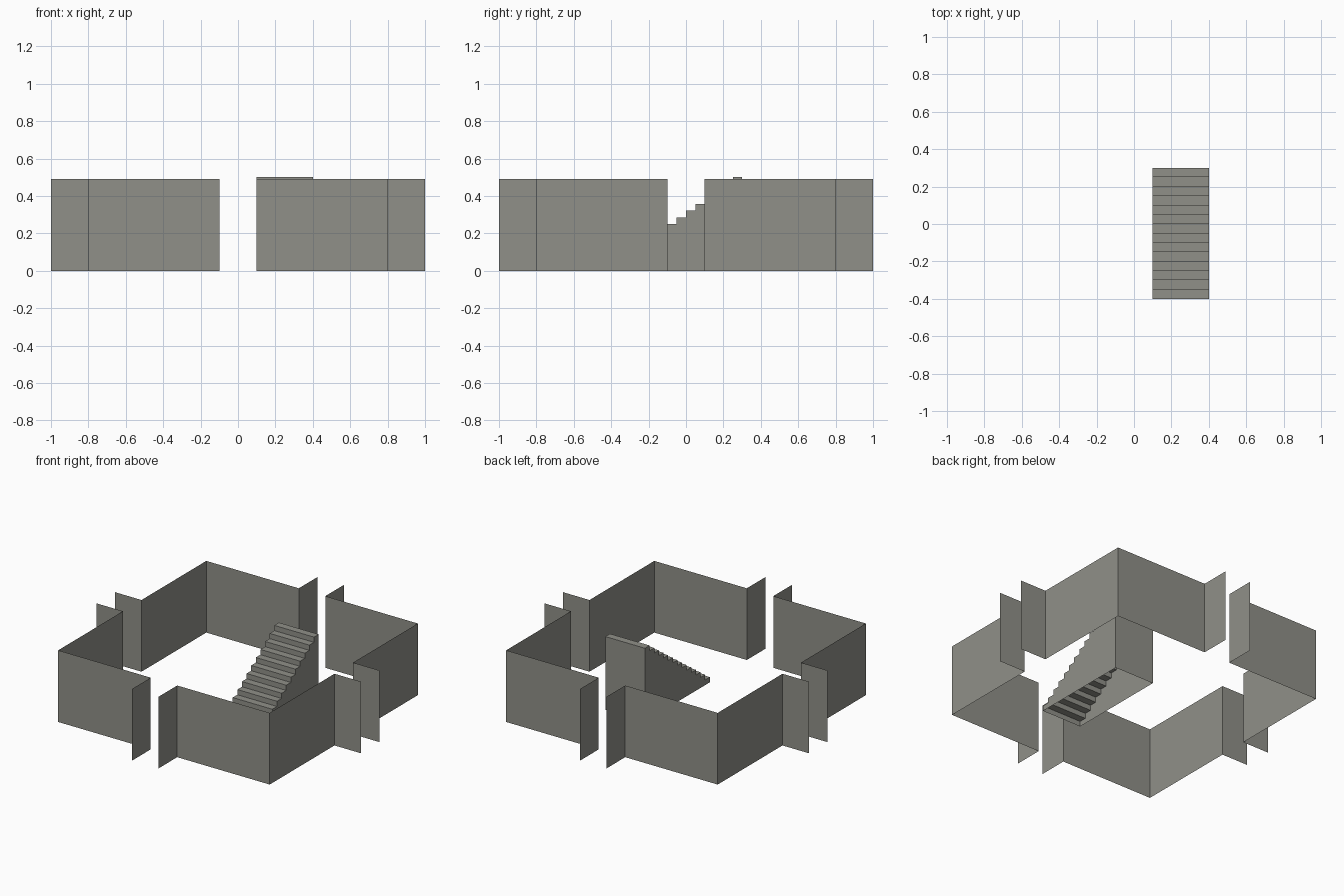
import bpy
import math
from mathutils import Matrix, Vector

if "Cube" in bpy.data.objects:
    bpy.data.objects.remove(bpy.data.objects["Cube"])

stone = bpy.data.materials.new("warm_grey_stone")
stone.diffuse_color = (0.28, 0.28, 0.25, 1)
stone.use_nodes = True
stone.node_tree.nodes["Principled BSDF"].inputs["Base Color"].default_value = stone.diffuse_color


def make_object(name, verts, faces):
    mesh = bpy.data.meshes.new(name)
    mesh.from_pydata(verts, [], faces)
    mesh.materials.append(stone)
    mesh.update()
    obj = bpy.data.objects.new(name, mesh)
    bpy.context.collection.objects.link(obj)
    return obj


# Thin corner walls: door flange, two walls meeting at the corner, door flange
WALL_H = 0.49
corner = [(1, 0.1), (0.8, 0.1), (0.8, 0.8), (0.1, 0.8), (0.1, 1)]
n = len(corner)
for label, turns in (("back_right", 0), ("back_left", 1),
                     ("front_left", 2), ("front_right", 3)):
    rot = Matrix.Rotation(turns * math.pi / 2, 3, 'Z')
    verts = [rot @ Vector((x, y, z)) for z in (0, WALL_H) for x, y in corner]
    faces = [(i, i + 1, n + i + 1, n + i) for i in range(n - 1)]
    make_object("corner_wall_" + label, verts, faces)

# Staircase: stepped side profile swept across x, open underneath
STEPS, RUN, RISE = 14, 0.05, 0.5 / 14
X0, X1, Y0 = 0.1, 0.4, -0.4
profile = [(Y0, 0)]
for i in range(STEPS):
    z = (i + 1) * RISE
    profile += [(Y0 + i * RUN, z), (Y0 + (i + 1) * RUN, z)]
profile.append((Y0 + STEPS * RUN, 0))
m = len(profile)
verts = [(x, y, z) for x in (X0, X1) for y, z in profile]
faces = [(i, m + i, m + i + 1, i + 1) for i in range(m - 1)]  # risers, treads, back
faces += [tuple(range(m)), tuple(reversed(range(m, 2 * m)))]  # stepped sides
make_object("staircase", verts, faces)
